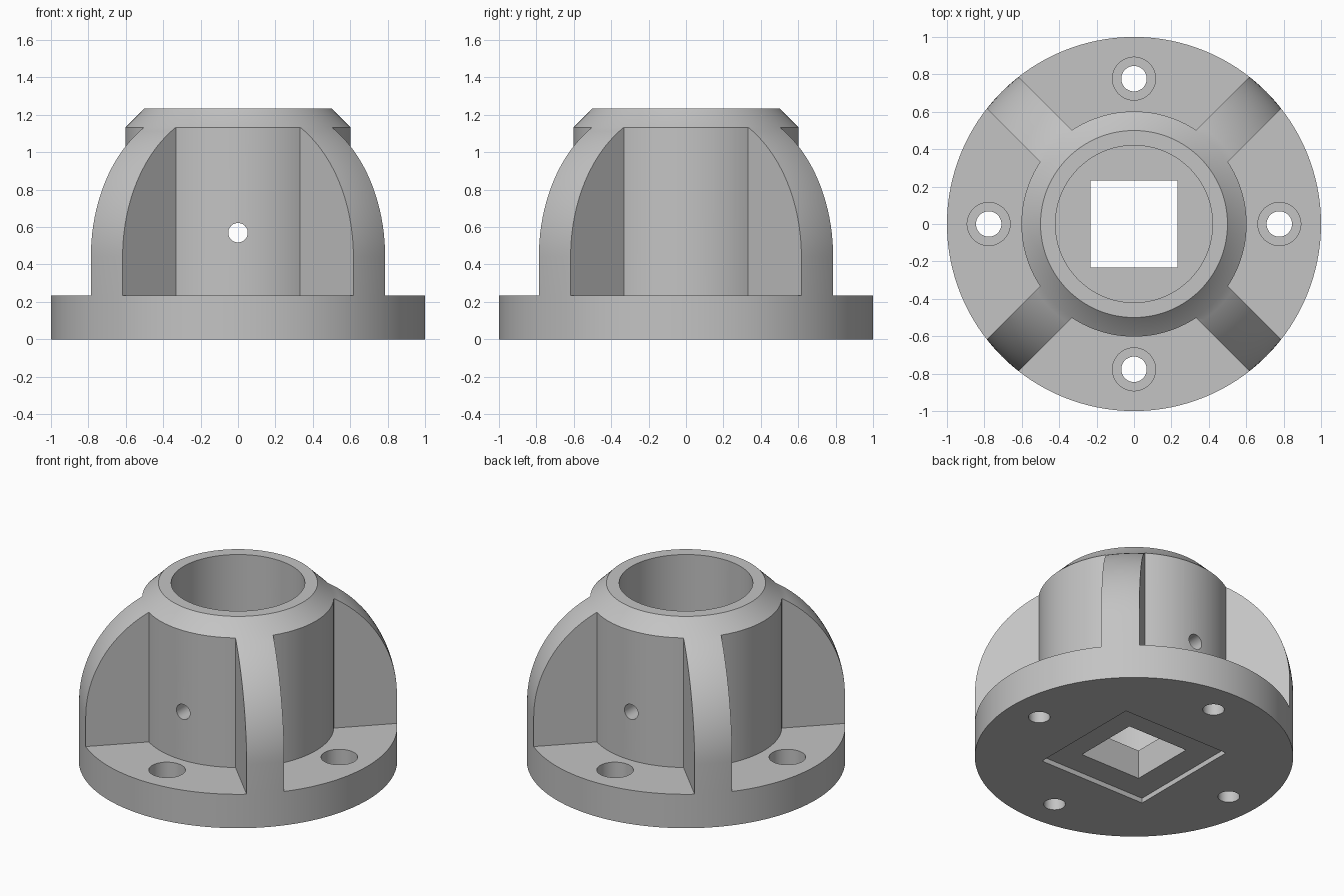
import bpy, bmesh, math
from math import pi, sin, cos, radians

if "Cube" in bpy.data.objects:
    bpy.data.objects.remove(bpy.data.objects["Cube"])

FLOOR = 0.235     # top of the flange
SHOULDER = 1.135  # start of the conical collar
TOP = 1.235
SEG = 128

grey = bpy.data.materials.new("light grey")
grey.diffuse_color = (0.55, 0.55, 0.55, 1)
grey.use_nodes = True
grey.node_tree.nodes["Principled BSDF"].inputs["Base Color"].default_value = grey.diffuse_color


def add_object(name, bm):
    bmesh.ops.recalc_face_normals(bm, faces=bm.faces)
    mesh = bpy.data.meshes.new(name)
    bm.to_mesh(mesh)
    bm.free()
    mesh.materials.append(grey)
    ob = bpy.data.objects.new(name, mesh)
    bpy.context.collection.objects.link(ob)
    return ob


def prism(name, points, z0, z1):
    bm = bmesh.new()
    face = bm.faces.new([bm.verts.new((x, y, z0)) for x, y in points])
    ext = bmesh.ops.extrude_face_region(bm, geom=[face])
    verts = [v for v in ext["geom"] if isinstance(v, bmesh.types.BMVert)]
    bmesh.ops.translate(bm, verts=verts, vec=(0, 0, z1 - z0))
    return add_object(name, bm)


def circle(r, n, cx=0, cy=0):
    return [(cx + r * cos(2 * pi * i / n), cy + r * sin(2 * pi * i / n)) for i in range(n)]


def square(h):
    return [(-h, -h), (h, -h), (h, h), (-h, h)]


def revolve(name, profile):
    # profile starts and ends on caps; both ends are closed with a flat disc
    bm = bmesh.new()
    rings = [[bm.verts.new((x, y, z)) for x, y in circle(r, SEG)] for r, z in profile]
    for a, b in zip(rings, rings[1:]):
        for i in range(SEG):
            j = (i + 1) % SEG
            bm.faces.new((a[i], a[j], b[j], b[i]))
    bm.faces.new(rings[0])
    bm.faces.new(rings[-1])
    return add_object(name, bm)


# Domed flange body: disc edge, rounded dome, conical collar
profile = [(1, 0), (1, FLOOR)]
for i in range(21):
    a = radians(60) * i / 20
    profile.append((0.2 + 0.8 * cos(a), 0.442 + 0.8 * sin(a)))
profile.append((0.5, TOP))
body = revolve("flange_hub", profile)

cutters = []

# Pockets between the four diagonal ribs, leaving the round hub
R, HALF = 0.602, 0.12
edge = radians(45) - math.asin(HALF / R)
for k in range(4):
    turn = k * pi / 2
    plan = [(R * cos(edge * t / 16), R * sin(edge * t / 16)) for t in range(-16, 17)]
    ex, ey = plan[-1]
    plan += [(ex + 0.8, ey + 0.8), (ex + 0.8, -ey - 0.8)]
    plan = [(x * cos(turn) - y * sin(turn), x * sin(turn) + y * cos(turn)) for x, y in plan]
    cutters.append(prism("pocket_cutter", plan, FLOOR, 1.3))

# Round bore, square drive hole and shallow square recess underneath
cutters.append(prism("bore_cutter", circle(0.42, 96), FLOOR, 1.4))
cutters.append(prism("square_hole_cutter", square(0.232), -0.1, 0.4))
cutters.append(prism("recess_cutter", square(0.41), -0.1, 0.034))

# Counterbored bolt holes
for k in range(4):
    cx, cy = 0.777 * cos(k * pi / 2), 0.777 * sin(k * pi / 2)
    cutters.append(prism("bolt_cutter", circle(0.068, 48, cx, cy), -0.1, 0.4))
    cutters.append(prism("counterbore_cutter", circle(0.115, 48, cx, cy), 0.105, 0.4))

# Cross pin hole, front to back
pin = prism("pin_cutter", circle(0.052, 40), -0.8, 0.8)
pin.rotation_euler = (pi / 2, 0, 0)
pin.location = (0, 0, 0.57)
cutters.append(pin)

bpy.context.view_layer.objects.active = body
body.select_set(True)
for c in cutters:
    c.hide_render = True
    mod = body.modifiers.new("cut", "BOOLEAN")
    mod.operation = "DIFFERENCE"
    mod.solver = "EXACT"
    mod.object = c
    bpy.context.view_layer.update()
    bpy.ops.object.modifier_apply(modifier=mod.name)
    bpy.data.objects.remove(c)

bpy.ops.object.shade_smooth_by_angle(angle=radians(25))
